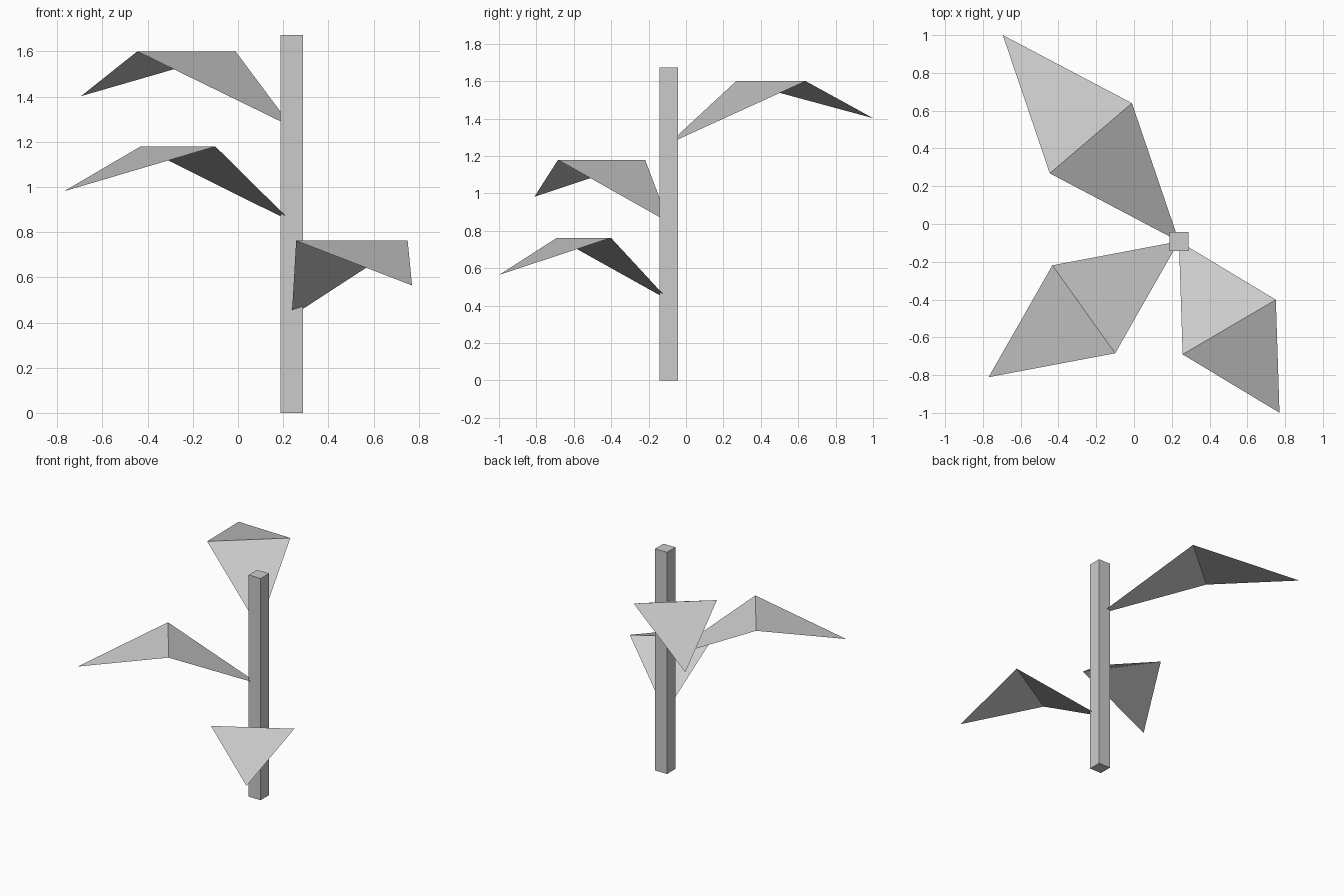
import bpy
import bmesh
from math import radians
from mathutils import Matrix, Vector

cube = bpy.data.objects.get("Cube")
if cube:
    bpy.data.objects.remove(cube, do_unlink=True)

GREY = (0.6, 0.6, 0.6, 1)
grey = bpy.data.materials.new("plain_grey")
grey.use_nodes = True
grey.diffuse_color = GREY
grey.node_tree.nodes["Principled BSDF"].inputs["Base Color"].default_value = GREY

STEM = Vector((0.238, -0.092, 0))
STEM_WIDTH, STEM_HEIGHT = 0.1, 1.673
HALF_WIDTH, RISE, DROOP = 0.286, 0.334, 0.198


def add_object(name, bm):
    bmesh.ops.recalc_face_normals(bm, faces=bm.faces)
    mesh = bpy.data.meshes.new(name)
    bm.to_mesh(mesh)
    bm.free()
    mesh.materials.append(grey)
    obj = bpy.data.objects.new(name, mesh)
    bpy.context.collection.objects.link(obj)
    return obj


# Square stem
bm = bmesh.new()
bmesh.ops.create_cube(bm, size=1, matrix=Matrix.Diagonal((STEM_WIDTH, STEM_WIDTH, STEM_HEIGHT, 1)))
stem = add_object("stem", bm)
stem.location = STEM + Vector((0, 0, STEM_HEIGHT / 2))


# Leaf: two triangles folded along a level crease halfway out
def leaf(name, length, angle, crease_height):
    bm = bmesh.new()
    base = bm.verts.new((0, 0, -RISE))
    right = bm.verts.new((length / 2, -HALF_WIDTH, 0))
    left = bm.verts.new((length / 2, HALF_WIDTH, 0))
    tip = bm.verts.new((length, 0, -DROOP))
    bm.faces.new((base, right, left))
    bm.faces.new((right, tip, left))
    obj = add_object(name, bm)
    # Keep the upper side facing outwards
    if obj.data.polygons[0].normal.z < 0:
        obj.data.flip_normals()
    obj.location = STEM + Vector((0, 0, crease_height))
    obj.rotation_euler.z = radians(angle)


leaf("lower_leaf", 1.052, 300.4, 0.762)
leaf("middle_leaf", 1.238, 215.5, 1.179)
leaf("upper_leaf", 1.436, 130.5, 1.6)
